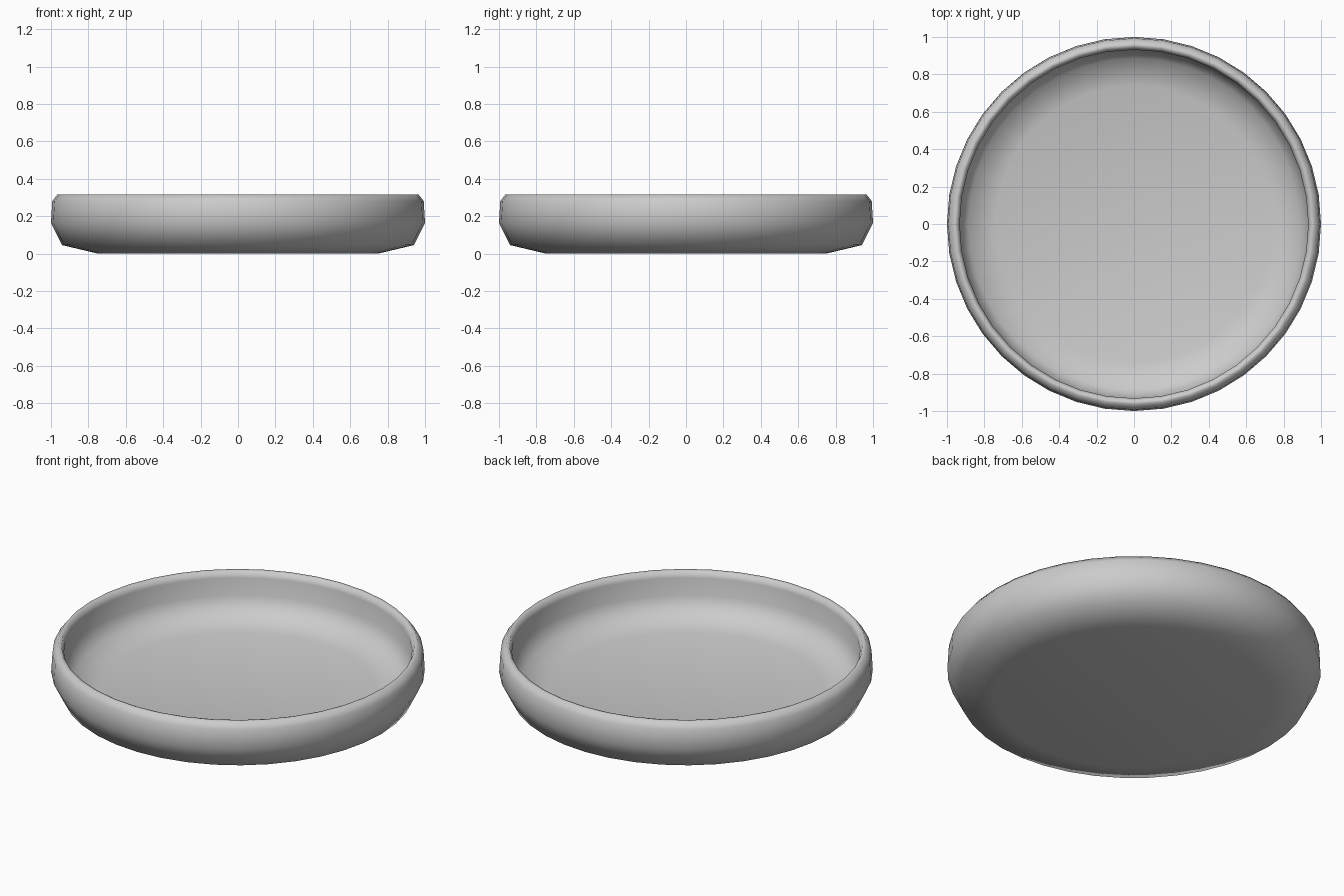
import bpy, bmesh
from math import cos, sin, tau

if "Cube" in bpy.data.objects:
    bpy.data.objects.remove(bpy.data.objects["Cube"])

SIDES = 40
# Cross-section from underside centre, over the rim, to inner floor centre (radius, z)
profile = [(0, 0), (0.75, 0), (0.94, 0.045), (1.0, 0.165), (0.993, 0.28),
           (0.965, 0.317), (0.945, 0.315), (0.932, 0.28), (0.935, 0.175),
           (0.885, 0.09), (0.74, 0.05), (0, 0.05)]

# Round shallow dish, lathed about z
bm = bmesh.new()
rings = []
for r, z in profile:
    if r == 0:
        rings.append([bm.verts.new((0, 0, z))] * SIDES)
    else:
        rings.append([bm.verts.new((r * cos(tau * i / SIDES), r * sin(tau * i / SIDES), z))
                      for i in range(SIDES)])
for a, b in zip(rings, rings[1:]):
    for i in range(SIDES):
        j = (i + 1) % SIDES
        corners = list(dict.fromkeys((a[i], a[j], b[j], b[i])))
        bm.faces.new(corners).smooth = True
bmesh.ops.recalc_face_normals(bm, faces=bm.faces[:])

mesh = bpy.data.meshes.new("shallow_dish")
bm.to_mesh(mesh)
bm.free()
dish = bpy.data.objects.new("shallow_dish", mesh)
bpy.context.collection.objects.link(dish)
